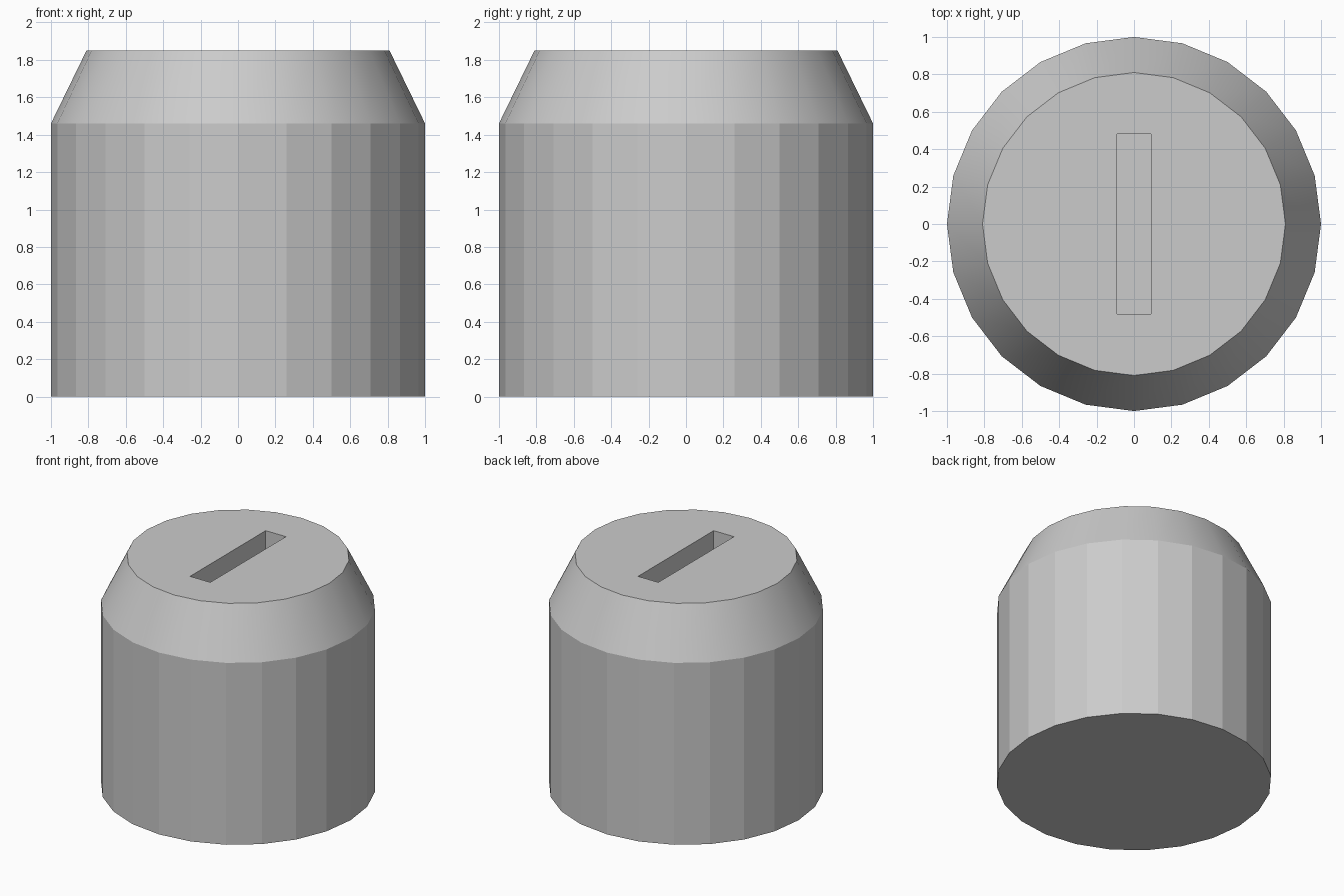
import bpy
import bmesh
from math import cos, sin, tau

SIDES = 24
SLOT_WIDTH, SLOT_LENGTH, SLOT_DEPTH = 0.18, 0.96, 0.39
TOP = 1.85
PROFILE = [(1.0, 0.0), (1.0, 1.46), (0.81, TOP)]  # radius, height

cube = bpy.data.objects.get("Cube")
if cube:
    bpy.data.objects.remove(cube, do_unlink=True)

# Plain grey metal
grey = bpy.data.materials.new("grey_metal")
grey.use_nodes = True
colour = (0.6, 0.6, 0.6, 1)
grey.diffuse_color = colour
grey.node_tree.nodes["Principled BSDF"].inputs["Base Color"].default_value = colour


def make_object(name, bm):
    bmesh.ops.recalc_face_normals(bm, faces=bm.faces)
    mesh = bpy.data.meshes.new(name)
    bm.to_mesh(mesh)
    bm.free()
    mesh.materials.append(grey)
    obj = bpy.data.objects.new(name, mesh)
    bpy.context.collection.objects.link(obj)
    return obj


# Faceted barrel with a smooth tapered shoulder and flat caps
bm = bmesh.new()
rings = [[bm.verts.new((r * cos(tau * i / SIDES), r * sin(tau * i / SIDES), z))
          for i in range(SIDES)] for r, z in PROFILE]
for level, (low, high) in enumerate(zip(rings, rings[1:])):
    for i in range(SIDES):
        j = (i + 1) % SIDES
        face = bm.faces.new((low[i], low[j], high[j], high[i]))
        face.smooth = level == 1
bm.faces.new(rings[0][::-1])
bm.faces.new(rings[-1])
for edge in bm.edges:
    edge.smooth = all(f.smooth for f in edge.link_faces)
plug = make_object("plug_body", bm)

# Box that cuts the slot in the top
bm = bmesh.new()
bmesh.ops.create_cube(bm, size=1)
bmesh.ops.scale(bm, vec=(SLOT_WIDTH, SLOT_LENGTH, 2 * SLOT_DEPTH), verts=bm.verts)
bmesh.ops.translate(bm, vec=(0, 0, TOP), verts=bm.verts)
cutter = make_object("slot_cutter", bm)
cutter.hide_render = True

cut = plug.modifiers.new("slot", "BOOLEAN")
cut.operation = "DIFFERENCE"
cut.solver = "EXACT"
cut.object = cutter
bpy.context.view_layer.objects.active = plug
bpy.ops.object.modifier_apply(modifier=cut.name)
bpy.data.objects.remove(cutter, do_unlink=True)
